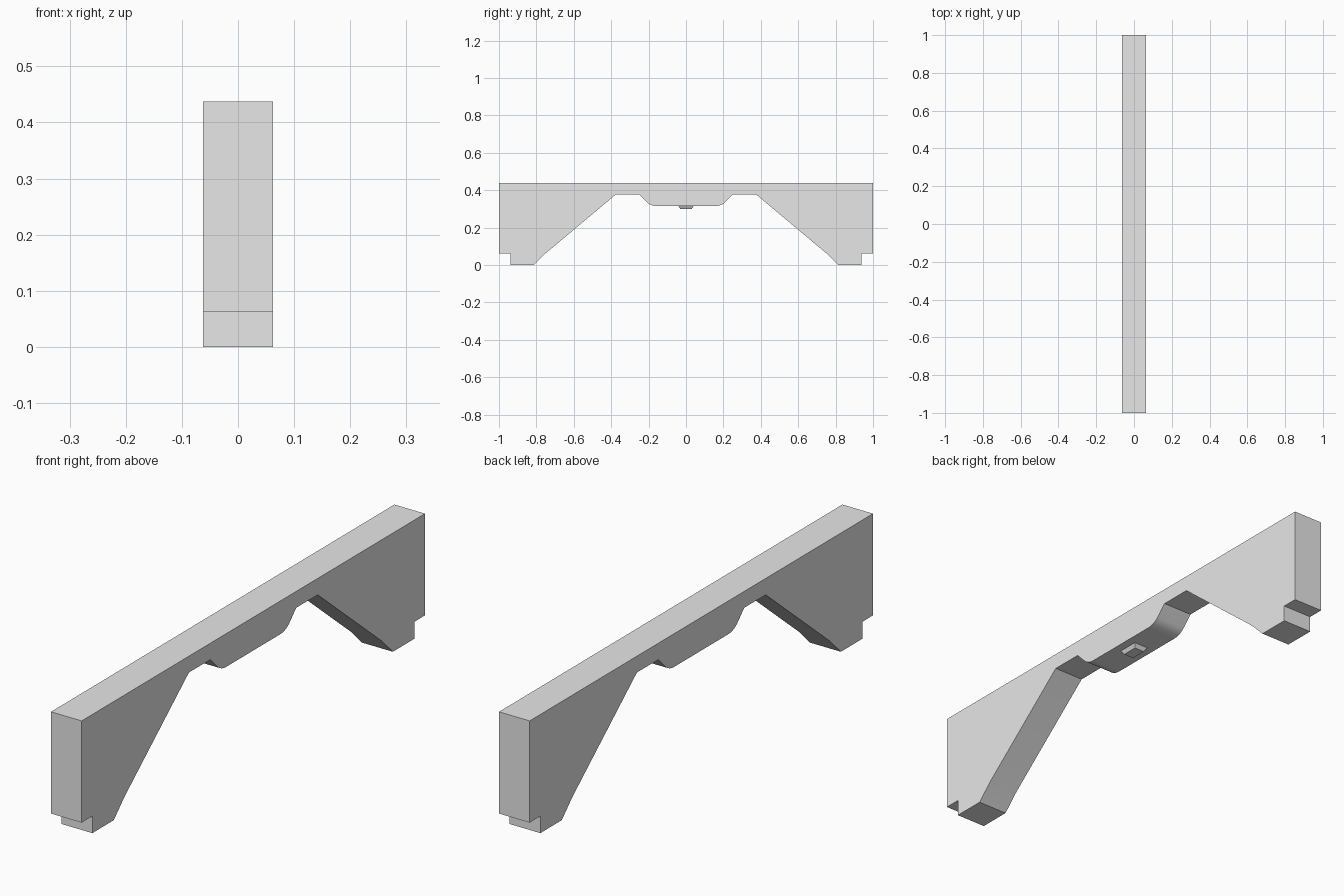
import bpy, bmesh, math

if "Cube" in bpy.data.objects:
    bpy.data.objects.remove(bpy.data.objects["Cube"], do_unlink=True)

HALF_WIDTH = 0.0625

# Single grey material
grey = bpy.data.materials.new("light grey")
grey.use_nodes = True
colour = (0.8, 0.8, 0.8, 1)
grey.diffuse_color = colour
grey.node_tree.nodes["Principled BSDF"].inputs["Base Color"].default_value = colour


def finish(name, bm):
    bmesh.ops.recalc_face_normals(bm, faces=bm.faces)
    mesh = bpy.data.meshes.new(name)
    bm.to_mesh(mesh)
    bm.free()
    mesh.materials.append(grey)
    obj = bpy.data.objects.new(name, mesh)
    bpy.context.collection.objects.link(obj)
    return obj


def fillet(tangent_y, bottom_z, radius, angle, steps=8):
    """Arc from a slope of the given angle down onto a level underside."""
    return [(tangent_y + radius * math.sin(a), bottom_z + radius * (1 - math.cos(a)))
            for a in (angle * (1 - i / steps) for i in range(steps + 1))]


# Bridge beam: half profile from the top of one end to the middle underside
half = [(1, 0.4375), (1, 0.0625), (0.9375, 0.0625), (0.9375, 0), (0.8125, 0),
        (0.75, 0.0625), (0.375, 0.377), (0.25, 0.377)]
half += fillet(0.158, 0.315, 0.075, math.radians(45))
profile = half + [(-y, z) for y, z in reversed(half)]

bm = bmesh.new()
face = bm.faces.new([bm.verts.new((-HALF_WIDTH, y, z)) for y, z in profile])
side = bmesh.ops.extrude_face_region(bm, geom=[face], use_keep_orig=True)
moved = [v for v in side["geom"] if isinstance(v, bmesh.types.BMVert)]
bmesh.ops.translate(bm, verts=moved, vec=(2 * HALF_WIDTH, 0, 0))
beam = finish("bridge_beam", bm)

# Smooth the rounded corners, keep the rest sharp
bpy.ops.object.select_all(action='DESELECT')
beam.select_set(True)
bpy.context.view_layer.objects.active = beam
bpy.ops.object.shade_smooth_by_angle(angle=math.radians(10))

# Tapered stud under the middle
bm = bmesh.new()
bmesh.ops.create_cube(bm, size=2)
for v in bm.verts:
    upper = v.co.z > 0
    v.co.x *= 0.031 if upper else 0.021
    v.co.y *= 0.042 if upper else 0.031
    v.co.z = 0.317 if upper else 0.3
finish("underside_stud", bm)
